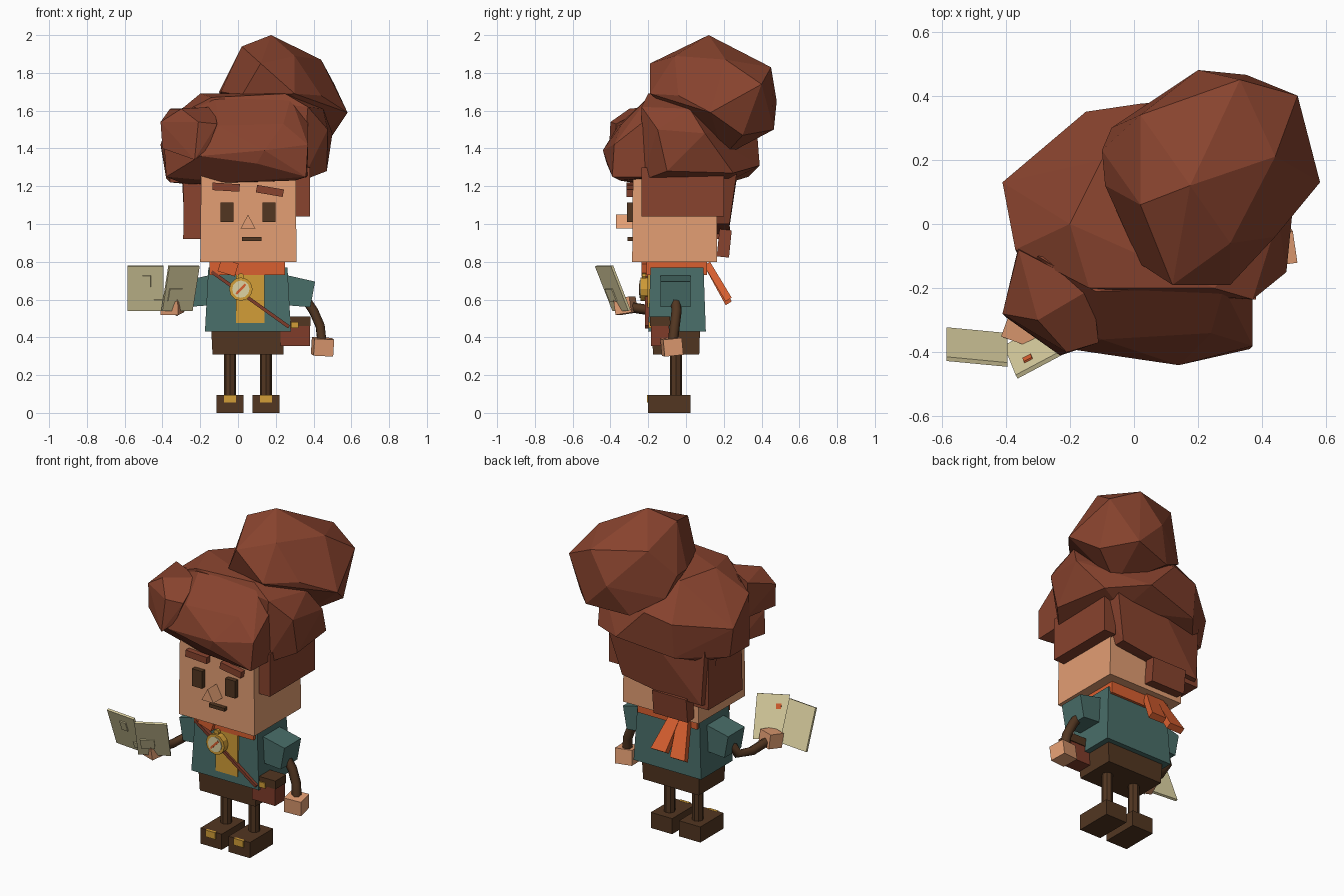
import bpy, bmesh, math
from mathutils import Vector, Euler

if "Cube" in bpy.data.objects:
    bpy.data.objects.remove(bpy.data.objects["Cube"], do_unlink=True)


def material(name, *srgb):
    linear = [(c / 255 / 12.92) if c < 11 else ((c / 255 + 0.055) / 1.055) ** 2.4 for c in srgb]
    mat = bpy.data.materials.new(name)
    mat.use_nodes = True
    mat.diffuse_color = (*linear, 1)
    mat.node_tree.nodes["Principled BSDF"].inputs["Base Color"].default_value = (*linear, 1)
    return mat


hair = material("auburn hair", 136, 67, 46)
skin = material("skin", 227, 158, 115)
dark = material("dark brown", 82, 54, 33)
teal = material("teal cloth", 73, 110, 105)
orange = material("orange cloth", 218, 96, 48)
gold = material("gold", 210, 157, 55)
paper = material("parchment", 221, 210, 162)
leather = material("red leather", 128, 60, 42)


def finish(name, mat, bm):
    bmesh.ops.recalc_face_normals(bm, faces=bm.faces)
    mesh = bpy.data.meshes.new(name)
    bm.to_mesh(mesh)
    bm.free()
    mesh.materials.append(mat)
    obj = bpy.data.objects.new(name, mesh)
    bpy.context.scene.collection.objects.link(obj)


def hull(name, mat, points):
    """Faceted solid wrapped around a few points."""
    bm = bmesh.new()
    for p in points:
        bm.verts.new(p)
    res = bmesh.ops.convex_hull(bm, input=bm.verts)
    spare = {g for g in res["geom_interior"] + res["geom_unused"] if isinstance(g, bmesh.types.BMVert)}
    bmesh.ops.delete(bm, geom=list(spare), context="VERTS")
    bmesh.ops.dissolve_limit(bm, angle_limit=0.08, verts=bm.verts, edges=bm.edges)
    finish(name, mat, bm)


def box(name, mat, x, y, z, tilt=(0, 0, 0), taper=1):
    """Box from ranges; taper scales the top, tilt turns it about its centre."""
    bm = bmesh.new()
    bmesh.ops.create_cube(bm, size=1)
    mid = Vector([(a + b) / 2 for a, b in (x, y, z)])
    turn = Euler(tilt).to_matrix()
    for v in bm.verts:
        k = taper if v.co.z > 0 else 1
        size = Vector(((x[1] - x[0]) * k, (y[1] - y[0]) * k, z[1] - z[0]))
        v.co = mid + turn @ (v.co * size)
    finish(name, mat, bm)


def slab(name, mat, corners, offset):
    """Flat panel given by its corners and a thickness vector."""
    corners = [Vector(c) for c in corners]
    hull(name, mat, corners + [c + Vector(offset) for c in corners])


def disc(name, mat, centre, radius, depth, sides, tilt):
    bm = bmesh.new()
    bmesh.ops.create_cone(bm, cap_ends=True, segments=sides, radius1=radius, radius2=radius, depth=depth)
    turn = Euler(tilt).to_matrix()
    for v in bm.verts:
        v.co = Vector(centre) + turn @ v.co
    finish(name, mat, bm)


def limb(name, mat, path, radius):
    curve = bpy.data.curves.new(name, "CURVE")
    curve.dimensions = "3D"
    curve.bevel_depth, curve.bevel_resolution, curve.use_fill_caps = radius, 1, True
    line = curve.splines.new("POLY")
    line.points.add(len(path) - 1)
    for point, co in zip(line.points, path):
        point.co = (*co, 1)
    curve.materials.append(mat)
    bpy.context.scene.collection.objects.link(bpy.data.objects.new(name, curve))


MID = 0.053    # centre line of the figure
FLAT = math.pi / 2

# Head and face
box("head", skin, (-.2, .31), (-.285, .165), (.8, 1.35), taper=.98)
for side, tilt, lift in ((-1, .06, 0), (1, .17, -.02)):
    label = "left" if side > 0 else "right"
    eye, brow = MID + side * .112, MID + side * .116
    box(label + "_eye", dark, (eye - .034, eye + .034), (-.312, -.28), (1.01, 1.115))
    box(label + "_brow", hair, (brow - .072, brow + .072), (-.315, -.28),
        (1.175 + lift, 1.215 + lift), (0, tilt, 0))
box("mouth", dark, (.02, .125), (-.31, -.28), (.91, .93))
slab("nose", skin, [(.013, -.37, .975), (.093, -.37, .975), (MID, -.37, 1.05)], (0, .09, 0))

# Hair masses
hull("hair_bun", hair, [
    (.175, .12, 2), (.02, .06, 1.94), (.12, -.19, 1.85), (.3, -.19, 1.69), (.3, -.06, 1.89),
    (.44, .21, 1.87), (.33, .45, 1.83), (.51, .4, 1.74), (.58, .13, 1.59), (.2, .48, 1.65),
    (-.1, .23, 1.7), (-.07, .3, 1.58), (-.09, .12, 1.7), (.5, .3, 1.47), (.35, .465, 1.5),
    (.02, .34, 1.86), (.1, .4, 1.47), (.3, .2, 1.36), (.02, -.125, 1.68), (.44, -.04, 1.68)])
hull("hair_cap", hair, [
    (-.41, .13, 1.42), (-.38, .12, 1.24), (-.15, .35, 1.46), (.02, .375, 1.5), (.2, .39, 1.31),
    (-.2, 0, 1.69), (-.14, -.2, 1.67), (.25, -.2, 1.69), (-.37, -.08, 1.55), (.34, -.235, 1.23),
    (-.36, -.1, 1.22), (.42, .25, 1.27), (-.15, .33, 1.25), (.37, -.235, 1.62), (.475, -.15, 1.5),
    (.47, -.1, 1.28), (.5, .1, 1.48), (.45, .02, 1.61), (-.1, .2, 1.66), (.25, .2, 1.21), (-.25, .2, 1.21)])
hull("hair_fringe", hair, [
    (-.2, -.39, 1.36), (-.1, -.36, 1.52), (.14, -.44, 1.39), (.1, -.42, 1.32), (.36, -.39, 1.25),
    (.37, -.38, 1.42), (.24, -.34, 1.53), (.3, -.35, 1.23), (-.05, -.29, 1.22), (-.38, -.22, 1.25),
    (-.39, -.2, 1.4), (.37, -.15, 1.25), (.37, -.15, 1.6), (-.3, -.1, 1.6), (-.12, -.21, 1.66),
    (.28, -.2, 1.67), (-.28, -.1, 1.21)])
hull("hair_puff", hair, [
    (-.41, -.28, 1.54), (-.36, -.08, 1.61), (-.13, -.2, 1.62), (-.21, -.4, 1.54), (-.11, -.37, 1.53),
    (-.4, -.29, 1.4), (-.23, -.41, 1.34), (-.36, -.07, 1.4), (-.16, -.38, 1.4), (-.3, -.3, 1.61)])
hull("hair_back", hair, [
    (.27, .15, 1), (.27, .23, 1), (-.28, .15, .94), (-.26, .225, .95), (0, .235, .96),
    (.37, .12, 1.3), (.34, .27, 1.28), (-.3, .12, 1.3), (-.28, .22, 1.28), (0, .27, 1.25)])
box("hair_left_side", hair, (.3, .38), (-.235, .2), (1.04, 1.3))
box("hair_right_side", hair, (-.29, -.19), (-.13, .2), (.92, 1.3), taper=.95)
box("hair_tuft", hair, (-.17, .06), (.17, .235), (.825, .97), (-.1, 0, 0))

# Tunic, sleeves and breeches
box("tunic", teal, (-.175, .28), (-.2, .105), (.43, .77), taper=.92)
box("shirt_panel", gold, (-.01, .14), (-.204, -.18), (.475, .73))
box("breeches", dark, (-.135, .24), (-.175, .07), (.31, .46), taper=1.04)
for side in (-1, 1):
    label = "left" if side > 0 else "right"
    hull(label + "_sleeve", teal, [
        (MID + side * dx, y, z) for dx, z in ((.2, .73), (.2, .57), (.355, .695), (.33, .56))
        for y in (-.135, .025)])
    # Legs, shoes and buckles
    foot = MID + side * .095
    disc(label + "_leg", dark, (foot, -.053, .21), .032, .26, 8, (0, 0, 0))
    box(label + "_shoe", dark, (foot - .072, foot + .072), (-.2, .025), (0, .095))
    box(label + "_shoe_buckle", gold, (foot - .032, foot + .032), (-.207, -.19), (.055, .096))

# Arms and hands
limb("left_arm", dark, [(.36, -.055, .6), (.4, -.05, .54), (.435, -.06, .46), (.445, -.07, .37)], .027)
box("left_hand", skin, (.395, .5), (-.125, -.025), (.305, .395), (.1, .05, .15))
limb("right_arm", dark, [(-.26, -.055, .62), (-.3, -.07, .555), (-.325, -.17, .54), (-.345, -.3, .56)], .027)
box("right_hand", skin, (-.4, -.3), (-.365, -.275), (.525, .61), (.15, 0, -.35))

# Scarf with a front knot and two tails
box("scarf", orange, (-.15, .25), (-.21, .11), (.73, .81))
box("scarf_knot", orange, (-.1, -.005), (-.235, -.19), (.735, .805), (0, .3, 0))
for number, top, end, low in ((1, -.02, .02, .59), (2, -.07, -.11, .57)):
    slab(f"scarf_tail_{number}", orange, [
        (top - .035, .095, .78), (top + .035, .095, .78),
        (end - .05, .21, low), (end + .05, .21, low)], (0, .032, .02))

# Shoulder strap, compass and pouch
box("strap", leather, (-.187, .317), (-.216, -.19), (.592, .61), (0, .62, 0))
cx, cz = .015, .655
disc("compass_case", gold, (cx, -.222, cz), .062, .04, 12, (FLAT, 0, 0))
disc("compass_face", paper, (cx, -.225, cz), .046, .042, 12, (FLAT, 0, 0))
disc("compass_loop", gold, (cx, -.222, cz + .068), .017, .02, 8, (FLAT, 0, 0))
box("compass_needle", orange, (cx - .036, cx + .036), (-.25, -.24), (cz - .006, cz + .006), (0, -.8, 0))
box("pouch", leather, (.225, .38), (-.185, -.09), (.355, .5))
box("pouch_flap", dark, (.22, .385), (-.19, -.085), (.46, .51))
box("pouch_buckle", gold, (.28, .32), (-.198, -.18), (.45, .482))


# Folded map: two leaning pages with small raised patches
def page_part(name, mat, page, u, v, shift, thick):
    start, across, up = (Vector(p) for p in page)
    out = across.cross(up).normalized()
    corners = [start + across * a + up * b + out * shift for a, b in
               ((u[0], v[0]), (u[1], v[0]), (u[1], v[1]), (u[0], v[1]))]
    slab(name, mat, corners, out * thick)


outer = ((-.585, -.335, .54), (.19, -.018, 0), (0, -.092, .235))
inner = ((-.4, -.39, .54), (.16, .085, 0), (.037, -.092, .235))
page_part("map_outer_page", paper, outer, (0, 1), (0, 1), -.014, .014)
page_part("map_inner_page", paper, inner, (0, 1), (0, 1), -.014, .014)
page_part("map_patch_high", paper, outer, (.42, .65), (.55, .8), 0, .006)
page_part("map_patch_low", paper, outer, (.74, .98), (.1, .26), 0, .006)
page_part("map_patch_inner", paper, inner, (.12, .55), (.22, .5), 0, .006)
page_part("map_mark", orange, inner, (.22, .38), (.68, .8), -.02, .006)
